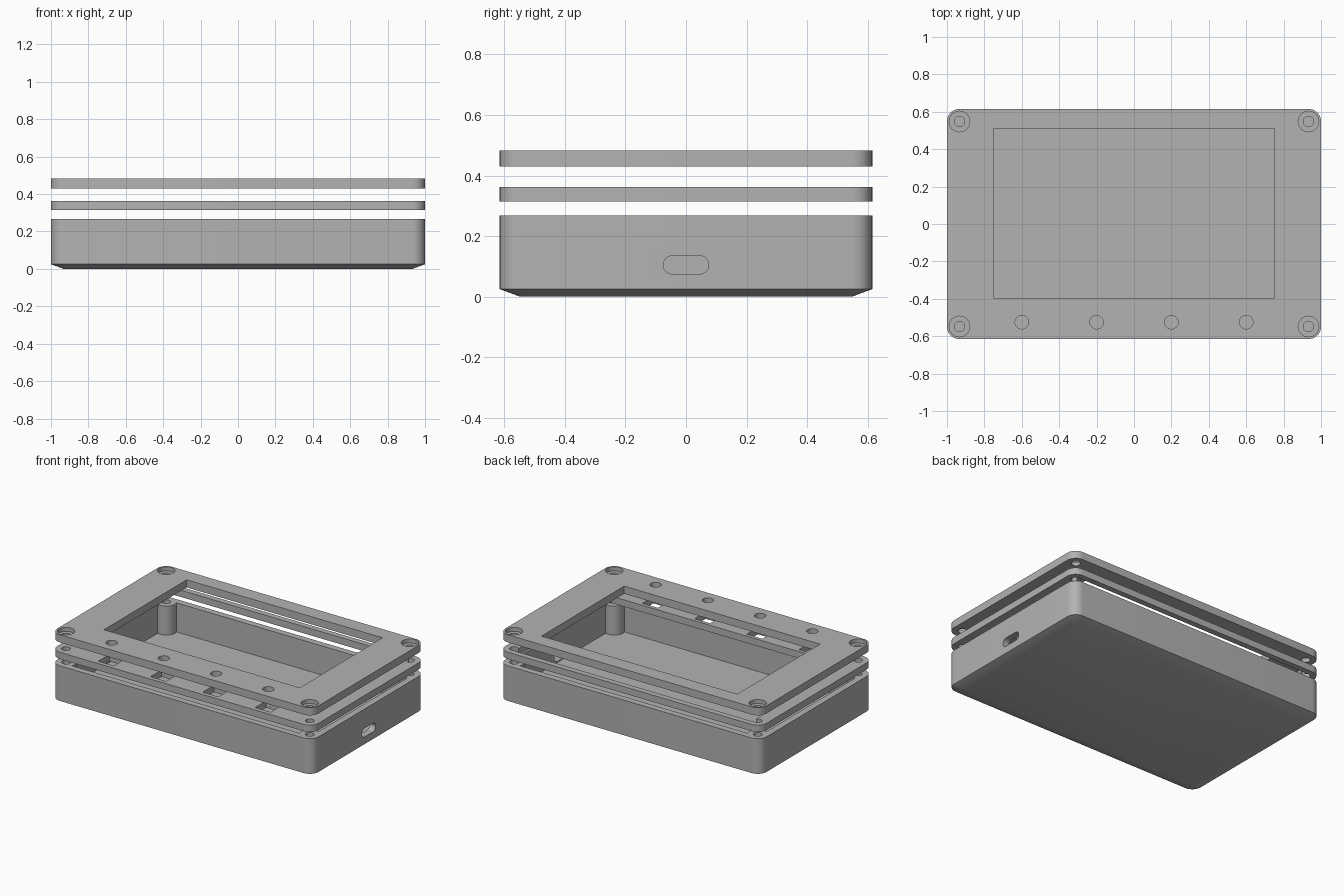
import bpy, bmesh, math

if "Cube" in bpy.data.objects:
    bpy.data.objects.remove(bpy.data.objects["Cube"], do_unlink=True)

grey = bpy.data.materials.new("plain_grey")
grey.use_nodes = True
colour = (0.45, 0.45, 0.45, 1)
grey.diffuse_color = colour
grey.node_tree.nodes["Principled BSDF"].inputs["Base Color"].default_value = colour

HX, HY, R = 1.0, 0.615, 0.067
CORNERS = [(sx * (HX - R), sy * (HY - R)) for sx in (-1, 1) for sy in (-1, 1)]
BUTTONS = [(x, -0.525) for x in (-0.6, -0.2, 0.2, 0.6)]


def outline(x0, x1, y0, y1, r, steps=10):
    """Rounded rectangle, counter-clockwise; square corners when r is 0."""
    if r == 0:
        return [(x0, y0), (x1, y0), (x1, y1), (x0, y1)]
    centres = [(x1 - r, y1 - r), (x0 + r, y1 - r), (x0 + r, y0 + r), (x1 - r, y0 + r)]
    points = []
    for q, (cx, cy) in enumerate(centres):
        for i in range(steps + 1):
            a = (q + i / steps) * math.pi / 2
            points.append((cx + r * math.cos(a), cy + r * math.sin(a)))
    return points


def circle(x, y, r, n=32):
    return [(x + r * math.cos(2 * math.pi * i / n), y + r * math.sin(2 * math.pi * i / n))
            for i in range(n)]


def loft(name, rings):
    """Solid through (outline, z) rings of equal point count."""
    bm = bmesh.new()
    loops = [[bm.verts.new((x, y, z)) for x, y in pts] for pts, z in rings]
    for a, b in zip(loops, loops[1:]):
        for i in range(len(a)):
            j = (i + 1) % len(a)
            bm.faces.new((a[i], a[j], b[j], b[i]))
    bm.faces.new(loops[0][::-1])
    bm.faces.new(loops[-1])
    mesh = bpy.data.meshes.new(name)
    bm.to_mesh(mesh)
    bm.free()
    mesh.materials.append(grey)
    obj = bpy.data.objects.new(name, mesh)
    bpy.context.collection.objects.link(obj)
    return obj


def prism(name, pts, z0, z1):
    return loft(name, [(pts, z0), (pts, z1)])


def combine(target, tool, operation):
    """Apply one boolean and discard the tool."""
    tool.hide_render = True
    mod = target.modifiers.new("boolean", "BOOLEAN")
    mod.operation, mod.solver, mod.object = operation, "EXACT", tool
    bpy.context.view_layer.objects.active = target
    bpy.ops.object.modifier_apply(modifier=mod.name)
    bpy.data.objects.remove(tool, do_unlink=True)


def cut(target, pts, z0, z1):
    combine(target, prism("cutter", pts, z0, z1), "DIFFERENCE")


def finish(obj):
    bpy.ops.object.select_all(action="DESELECT")
    obj.select_set(True)
    bpy.context.view_layer.objects.active = obj
    bpy.ops.object.shade_smooth_by_angle(angle=math.radians(20))


body = outline(-HX, HX, -HY, HY, R)

# Hollow base tray with a chamfered underside
RIM, FLOOR, WALL = 0.268, 0.067, 0.045
small = outline(-HX + R, HX - R, -HY + R, HY - R, 0.03)
tray = loft("base_tray", [(small, 0), (body, 0.025), (body, RIM)])
cut(tray, outline(-HX + WALL, HX - WALL, -HY + WALL, HY - WALL, 0.025), FLOOR, 0.4)

# Corner screw posts with blind holes
for x, y in CORNERS:
    combine(tray, prism("post", circle(x, y, R - 0.001), FLOOR - 0.02, RIM), "UNION")
for x, y in CORNERS:
    cut(tray, circle(x, y, 0.028), FLOOR + 0.01, 0.4)

# Rounded cable slot in the right-hand wall
slot = prism("slot", outline(-0.03, 0.03, -0.075, 0.075, 0.0299), -0.1, 0.1)
slot.rotation_euler = (0, math.pi / 2, 0)
slot.location = (HX, 0, 0.105)
bpy.context.view_layer.update()
combine(tray, slot, "DIFFERENCE")
finish(tray)

# Middle frame with a large opening, screw holes and square switch holes
frame = prism("middle_frame", body, 0.315, 0.362)
for x, y in CORNERS:
    cut(frame, circle(x, y, 0.028), 0.2, 0.4)
cut(frame, outline(-0.91, 0.91, -0.44, 0.575, 0), 0.2, 0.4)
for x, y in BUTTONS:
    cut(frame, outline(x - 0.06, x + 0.06, y - 0.06, y + 0.06, 0), 0.2, 0.4)
finish(frame)

# Top cover with a screen window, button holes and counterbored screw holes
cover = prism("top_cover", body, 0.43, 0.483)
cut(cover, outline(-0.75, 0.75, -0.395, 0.51, 0), 0.4, 0.6)
for x, y in BUTTONS:
    cut(cover, circle(x, y, 0.036), 0.4, 0.6)
for x, y in CORNERS:
    cut(cover, circle(x, y, 0.028), 0.4, 0.6)
    cut(cover, circle(x, y, 0.055), 0.455, 0.6)
finish(cover)
